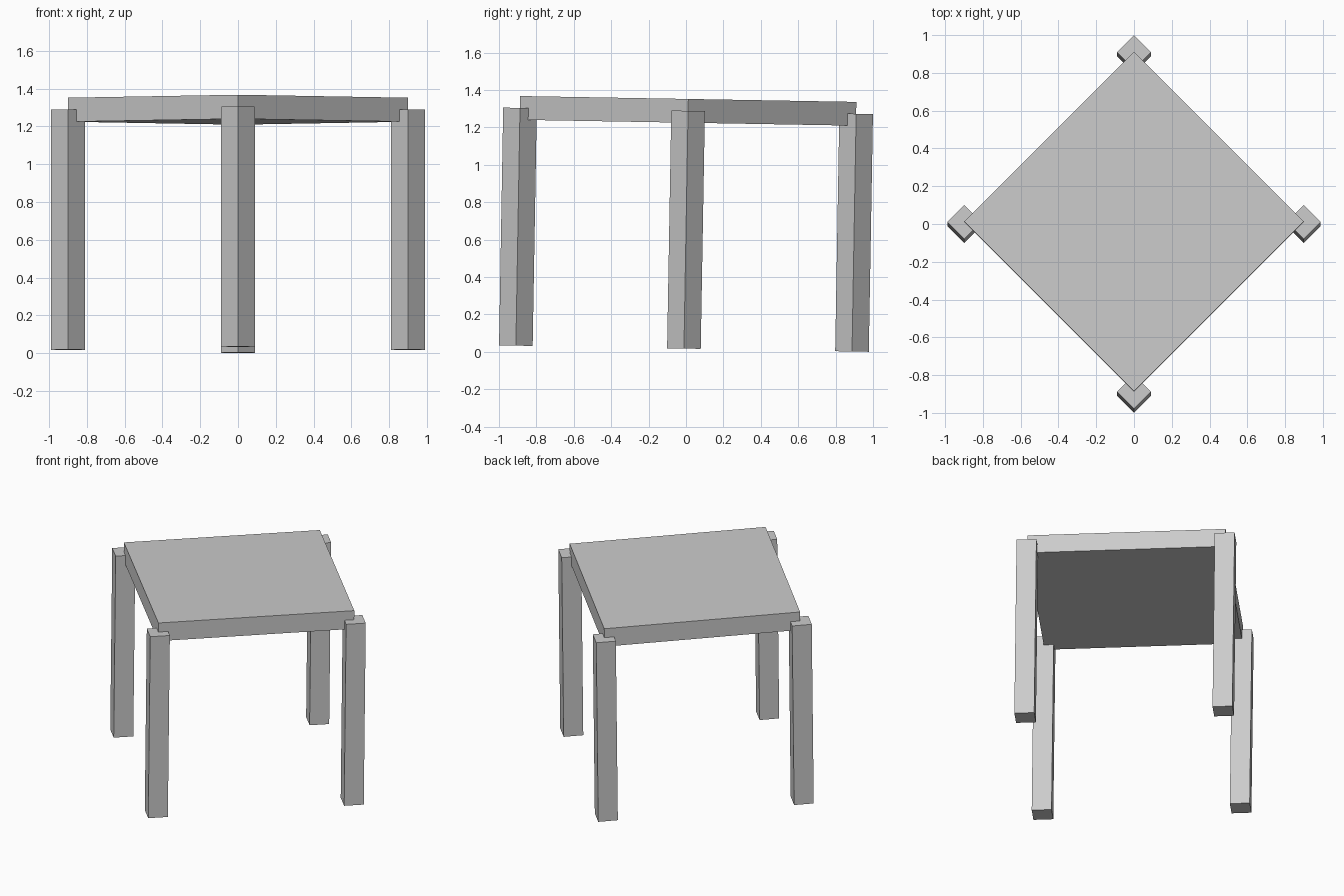
import bpy
import math
from mathutils import Matrix

if "Cube" in bpy.data.objects:
    bpy.data.objects.remove(bpy.data.objects["Cube"], do_unlink=True)

SIDE = 1.271           # width of the seat and length of a leg
THICK = SIDE / 10      # thickness of every board
MID = 0.653            # height of the middle of the legs

# Plain grey paint
grey = bpy.data.materials.new("plain_grey")
grey.use_nodes = True
grey.diffuse_color = (0.6, 0.6, 0.6, 1)
grey.node_tree.nodes["Principled BSDF"].inputs["Base Color"].default_value = grey.diffuse_color

# The whole stool is turned to a diamond and leans back slightly
pose = (Matrix.Translation((0, 0, MID))
        @ Matrix.Rotation(math.radians(-1), 4, "X")
        @ Matrix.Rotation(math.radians(45), 4, "Z"))


def box(name, size, centre):
    bpy.ops.mesh.primitive_cube_add(size=1)
    obj = bpy.context.object
    obj.name = name
    obj.data.name = name
    obj.data.transform(Matrix.Diagonal((*size, 1)))
    obj.data.materials.append(grey)
    obj.matrix_world = pose @ Matrix.Translation(centre)
    return obj


# Seat, sunk halfway into the tops of the legs
box("seat", (SIDE, SIDE, THICK), (0, 0, SIDE / 2))

# One leg centred on each corner of the seat
corners = {"front_leg": (-1, -1), "right_leg": (-1, 1),
           "left_leg": (1, -1), "back_leg": (1, 1)}
for name, (sx, sy) in corners.items():
    box(name, (THICK, THICK, SIDE), (sx * SIDE / 2, sy * SIDE / 2, 0))
